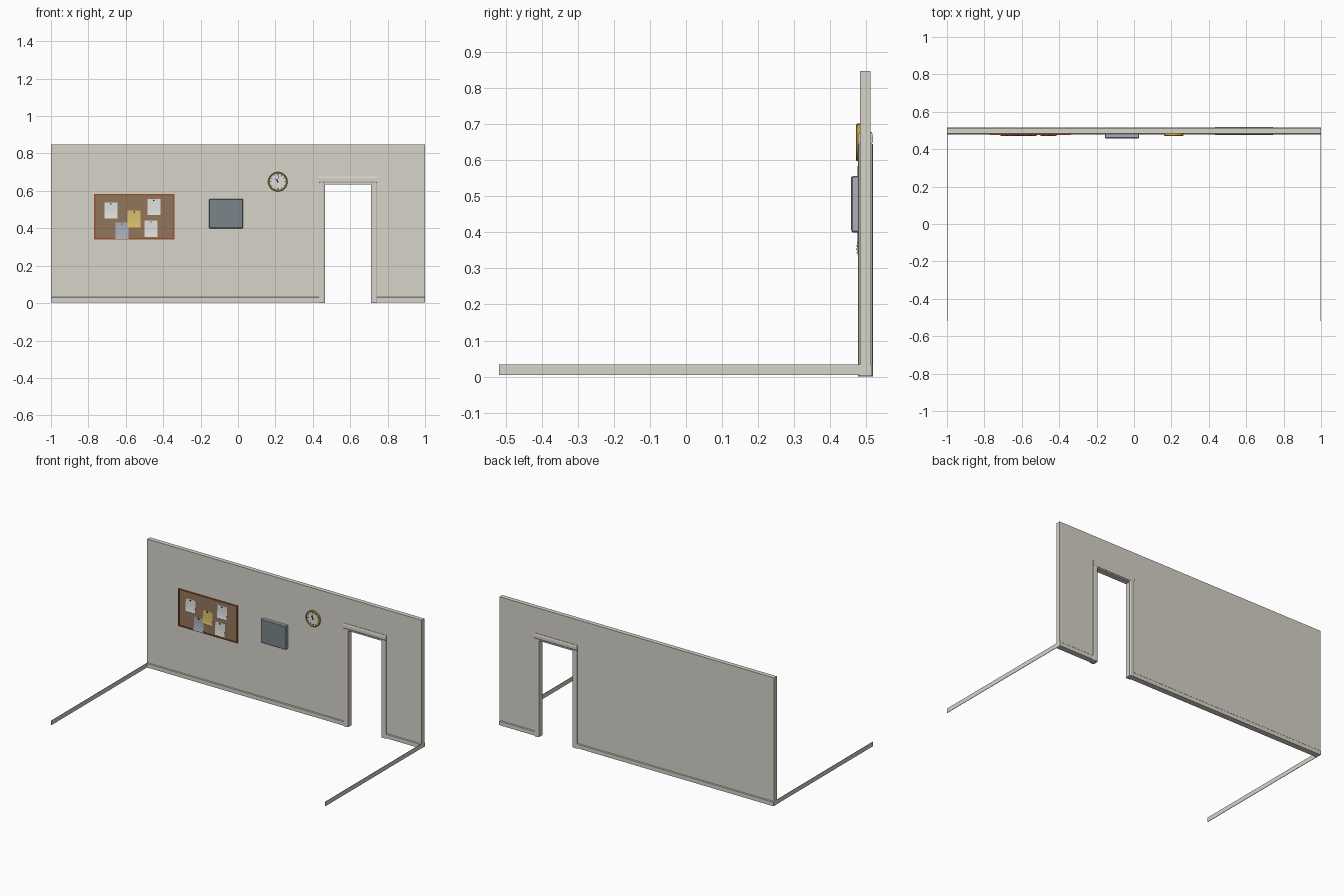
import bpy, bmesh, math

if "Cube" in bpy.data.objects:
    bpy.data.objects.remove(bpy.data.objects["Cube"])


def lin(c):
    c /= 255
    return c / 12.92 if c <= 0.04045 else ((c + 0.055) / 1.055) ** 2.4


def material(name, r, g, b):
    m = bpy.data.materials.new(name)
    m.diffuse_color = (lin(r), lin(g), lin(b), 1)
    m.use_nodes = True
    m.node_tree.nodes["Principled BSDF"].inputs["Base Color"].default_value = m.diffuse_color
    return m


PAINT = material("warm_grey_paint", 214, 211, 201)
WOOD = material("red_brown_wood", 152, 84, 48)
CORK = material("cork_brown", 146, 118, 92)
WHITE = material("paper_white", 222, 222, 218)
YELLOW = material("paper_yellow", 218, 190, 108)
BLUE = material("blue_grey", 172, 174, 188)
PANEL = material("slate_grey", 122, 134, 138)
GOLD = material("gold", 205, 168, 62)
BLACK = material("black", 28, 28, 28)


def finish(name, bm, *mats):
    bmesh.ops.recalc_face_normals(bm, faces=bm.faces)
    me = bpy.data.meshes.new(name)
    bm.to_mesh(me)
    bm.free()
    for m in mats:
        me.materials.append(m)
    ob = bpy.data.objects.new(name, me)
    bpy.context.collection.objects.link(ob)
    return ob


def prism(name, pts, place, a, b, mat):
    """Extrude a 2D outline from a to b; place(u, v, t) gives the 3D point."""
    bm = bmesh.new()
    lo = [bm.verts.new(place(u, v, a)) for u, v in pts]
    hi = [bm.verts.new(place(u, v, b)) for u, v in pts]
    bm.faces.new(lo)
    bm.faces.new(hi)
    n = len(pts)
    for i in range(n):
        j = (i + 1) % n
        bm.faces.new((lo[i], lo[j], hi[j], hi[i]))
    return finish(name, bm, mat)


def along_y(u, v, t): return (u, t, v)
def along_x(u, v, t): return (t, u, v)
def along_z(u, v, t): return (u, v, t)


def box(name, x0, x1, y0, y1, z0, z1, mat):
    return prism(name, [(x0, z0), (x1, z0), (x1, z1), (x0, z1)], along_y, y0, y1, mat)


def disc(name, cx, cz, r, y0, y1, mat, n=32):
    pts = [(cx + r * math.cos(2 * math.pi * i / n), cz + r * math.sin(2 * math.pi * i / n))
           for i in range(n)]
    return prism(name, pts, along_y, y0, y1, mat)


# Wall with a doorway
F, B = 0.483, 0.512
D0, D1, DT = 0.46, 0.716, 0.642
prism("wall", [(-1, 0.003), (D0, 0.003), (D0, DT), (D1, DT), (D1, 0.003),
               (1, 0.003), (1, 0.847), (-1, 0.847)], along_y, F, B, PAINT)

# Door lining
box("lining_left", D0 - 0.001, D0 + 0.005, F - 0.003, B + 0.003, 0, 0.641, PAINT)
box("lining_right", D1 - 0.005, D1 + 0.001, F - 0.003, B + 0.003, 0, 0.641, PAINT)
box("lining_top", D0, D1, F - 0.003, B + 0.003, 0.635, 0.643, PAINT)

# Casing and skirting on both wall faces
for side, y, d in (("front", F, -1), ("back", B, 1)):
    face, mid = y + d * 0.006, y + d * 0.003
    for label, outer, inner in (("left", 0.432, 0.462), ("right", 0.744, 0.714)):
        s = 1 if inner > outer else -1
        prism(f"casing_{side}_{label}",
              [(outer, y), (outer, mid), (outer + s * 0.006, face),
               (inner - s * 0.006, face), (inner, mid), (inner, y)],
              along_z, 0, 0.645, PAINT)
    prism(f"casing_{side}_top",
          [(y, 0.645), (mid, 0.645), (face, 0.651), (face, 0.668), (mid, 0.678), (y, 0.678)],
          along_x, 0.432, 0.744, PAINT)
    for label, x0, x1 in (("long", -1, 0.432), ("short", 0.744, 1)):
        e = y + d * 0.004
        prism(f"skirting_{side}_{label}",
              [(y, 0.003), (e, 0.003), (e, 0.029), (y, 0.033)], along_x, x0, x1, PAINT)

# Skirting strips of the open sides
for s in (-1, 1):
    x0, x1 = sorted((s, s * 0.997))
    box("side_skirting", x0, x1, -0.518, F, 0.004, 0.033, PAINT)

# Pin board
X0, X1, Z0, Z1, W = -0.77, -0.34, 0.339, 0.584, 0.008
box("cork_panel", X0 + W, X1 - W, 0.478, F, Z0 + W, Z1 - W, CORK)
box("board_frame_bottom", X0, X1, 0.475, F, Z0, Z0 + W, WOOD)
box("board_frame_top", X0, X1, 0.475, F, Z1 - W, Z1, WOOD)
box("board_frame_left", X0, X0 + W, 0.475, F, Z0 + W, Z1 - W, WOOD)
box("board_frame_right", X1 - W, X1, 0.475, F, Z0 + W, Z1 - W, WOOD)

# Pinned papers, curling forward toward their lower edge
notes = [(-0.680, 0.537, 0.084, WHITE), (-0.450, 0.556, 0.086, WHITE),
         (-0.465, 0.441, 0.088, WHITE), (-0.620, 0.430, 0.087, BLUE),
         (-0.555, 0.494, 0.090, YELLOW)]
for k, (cx, top, h, mat) in enumerate(notes):
    y = 0.4775 - (0.001 if mat is YELLOW else 0)
    curve = [(y - 0.006 * (i / 5) ** 3, top - h * i / 5) for i in range(6)]
    back = [(a + 0.0006, b) for a, b in reversed(curve)]
    prism(f"paper_{k + 1}", curve + back, along_x, cx - 0.035, cx + 0.035, mat)
    disc(f"pin_{k + 1}", cx, top - 0.007, 0.004, y - 0.005, y, BLACK, 8)

# Wall cabinet with slate front panel
cab = box("wall_cabinet", -0.156, 0.028, 0.459, F, 0.400, 0.556, BLUE)
bev = cab.modifiers.new("soft_edges", "BEVEL")
bev.width, bev.segments = 0.003, 1
box("cabinet_front", -0.153, 0.025, 0.4575, 0.460, 0.407, 0.553, PANEL)

# Clock: rim ring, face, hour marks and hands
CX, CZ = 0.213, 0.649
bm = bmesh.new()
n = 40
section = [(0.052, F), (0.052, 0.474), (0.049, 0.471), (0.045, 0.474), (0.045, F)]
rings = [[bm.verts.new((CX + r * math.cos(2 * math.pi * i / n), y,
                        CZ + r * math.sin(2 * math.pi * i / n))) for r, y in section]
         for i in range(n)]
for i in range(n):
    p, q = rings[i], rings[(i + 1) % n]
    for j in range(len(section)):
        k = (j + 1) % len(section)
        bm.faces.new((p[j], p[k], q[k], q[j]))
finish("clock_rim", bm, GOLD)
disc("clock_face", CX, CZ, 0.046, 0.476, F, WHITE, n)


def bar(name, angle, r0, r1, w, y0, y1):
    """Thin bar pointing clockwise from twelve by an angle in degrees."""
    a = math.radians(angle)
    s, c = math.sin(a), math.cos(a)
    pts = [(CX + r * s + o * c, CZ + r * c - o * s)
           for r, o in ((r0, -w), (r1, -w), (r1, w), (r0, w))]
    prism(name, pts, along_y, y0, y1, BLACK)


for h in range(12):
    bar("hour_mark", h * 30, 0.034, 0.041, 0.0022 if h % 3 == 0 else 0.0016, 0.4750, 0.4765)
bar("minute_hand", 3, -0.006, 0.032, 0.0013, 0.4735, 0.4745)
bar("hour_hand", -35, -0.005, 0.021, 0.0018, 0.4745, 0.4755)
disc("hand_hub", CX, CZ, 0.004, 0.472, 0.4765, BLACK, 12)
